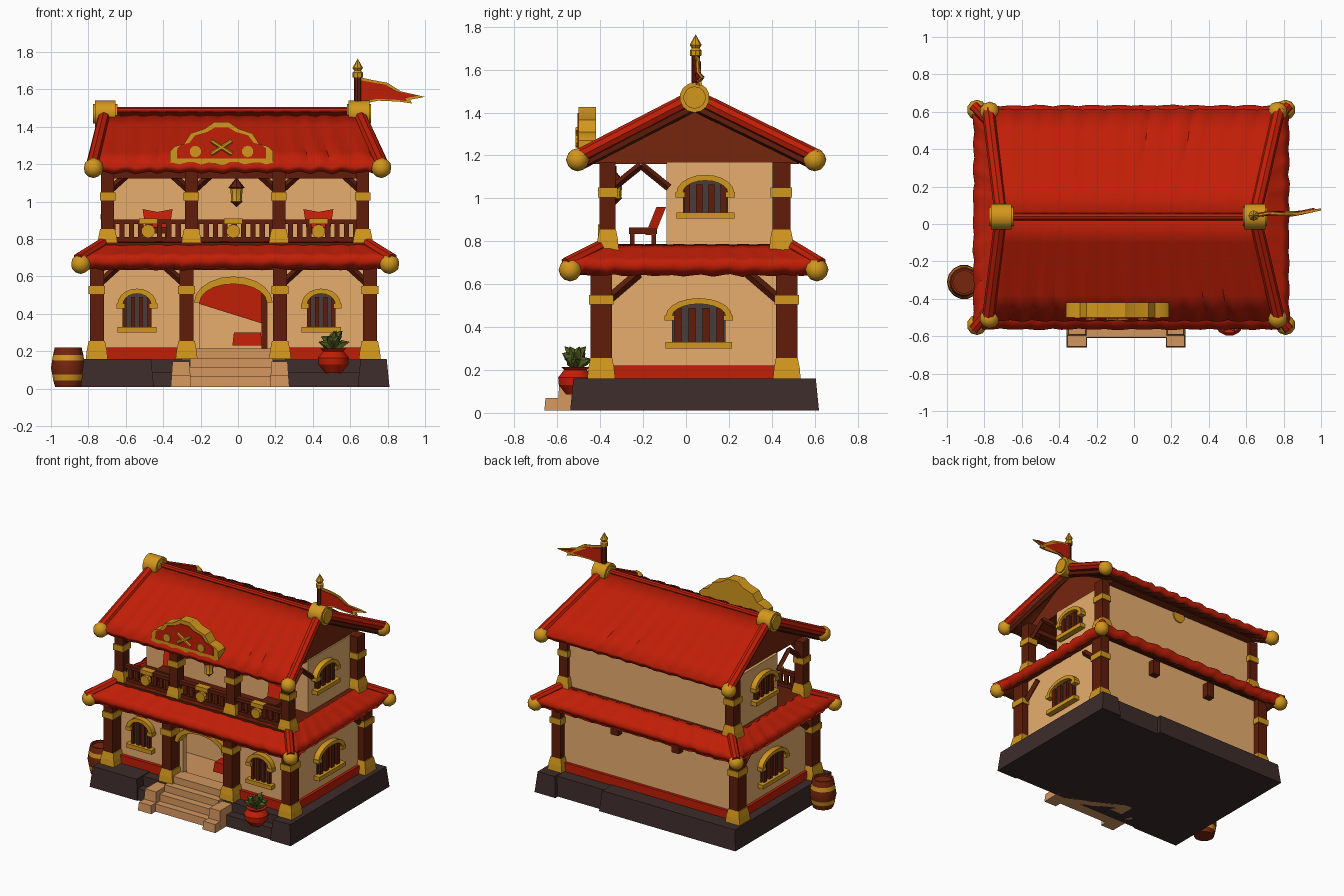
import bpy, bmesh, math, random
from mathutils import Vector, Matrix

random.seed(4)
if "Cube" in bpy.data.objects:
    bpy.data.objects.remove(bpy.data.objects["Cube"])
for o in bpy.context.selected_objects:
    o.select_set(False)


def material(name, *rgb):
    m = bpy.data.materials.new(name)
    m.use_nodes = True
    m.diffuse_color = (*rgb, 1)
    m.node_tree.nodes["Principled BSDF"].inputs["Base Color"].default_value = (*rgb, 1)
    return m


RED = material("roof red", .53, .013, .002)
GOLD = material("gold", .65, .31, .012)
WALL = material("tan plaster", .8, .42, .155)
WOOD = material("dark wood", .115, .012, .003)
GABLE = material("red brown wood", .18, .019, .004)
STONE = material("dark stone", .045, .025, .023)
STEP = material("step stone", .64, .3, .11)
LEAF = material("leaf green", .095, .125, .016)
GLASS = material("window grey", .065, .045, .043)


def finish(name, bm, *mats):
    bmesh.ops.recalc_face_normals(bm, faces=bm.faces)
    mesh = bpy.data.meshes.new(name)
    bm.to_mesh(mesh)
    bm.free()
    for m in mats:
        mesh.materials.append(m)
    ob = bpy.data.objects.new(name, mesh)
    bpy.context.collection.objects.link(ob)
    ob.select_set(True)
    bpy.context.view_layer.objects.active = ob
    return ob


def box(name, x, y, z, mat, taper=0):
    bm = bmesh.new()
    bmesh.ops.create_cube(bm, size=1)
    for v in bm.verts:
        t = taper if v.co.z > 0 else 0
        v.co = [r[0] + t * k if c < 0 else r[1] - t * k
                for c, r, k in zip(v.co, (x, y, z), (1, 1, 0))]
    return finish(name, bm, mat)


def block(name, cx, cy, w, d, z0, z1, mat, taper=0):
    return box(name, (cx - w / 2, cx + w / 2), (cy - d / 2, cy + d / 2), (z0, z1), mat, taper)


def prism(name, outline, y0, y1, mat, along_x=False):
    # Outline lies across the wall; along_x extrudes it along x instead of y
    bm = bmesh.new()
    rings = [[bm.verts.new((d, a, z) if along_x else (a, d, z)) for a, z in outline] for d in (y0, y1)]
    for r in rings:
        bm.faces.new(r)
    n = len(outline)
    for i in range(n):
        j = (i + 1) % n
        bm.faces.new((rings[0][i], rings[0][j], rings[1][j], rings[1][i]))
    return finish(name, bm, mat)


def tube(name, p, q, r, mat, sides=8, r2=None):
    p, q = Vector(p), Vector(q)
    turn = (q - p).to_track_quat('Z', 'Y').to_matrix().to_4x4()
    bm = bmesh.new()
    bmesh.ops.create_cone(bm, cap_ends=True, segments=sides, radius1=r, radius2=r if r2 is None else r2,
                          depth=(q - p).length, matrix=Matrix.Translation((p + q) / 2) @ turn)
    return finish(name, bm, mat)


def ball(name, p, r, mat):
    bm = bmesh.new()
    bmesh.ops.create_icosphere(bm, subdivisions=2, radius=r, matrix=Matrix.Translation(p))
    return finish(name, bm, mat)


def lathe(name, profile, x, y, mats, sides=14, rule=lambda z: 0):
    bm = bmesh.new()
    vs = [bm.verts.new((r, 0, z)) for r, z in profile]
    es = [bm.edges.new(e) for e in zip(vs, vs[1:])]
    bmesh.ops.spin(bm, geom=vs + es, axis=(0, 0, 1), cent=(0, 0, 0), angle=math.tau, steps=sides)
    bmesh.ops.remove_doubles(bm, verts=bm.verts, dist=.0005)
    for f in bm.faces:
        f.material_index = rule(f.calc_center_median().z)
    bmesh.ops.translate(bm, verts=bm.verts, vec=(x, y, 0))
    return finish(name, bm, *mats)


def arc(cx, w, h, z0, n=10):
    return [(cx + w * math.cos(math.pi * i / n), z0 + h * math.sin(math.pi * i / n)) for i in range(n + 1)]


def tiles(name, a, b, c, d, cols, thick):
    # Rippled roof slope: a-b is the eave, c-d the ridge
    a, b, c, d = map(Vector, (a, b, c, d))
    normal = (b - a).cross(d - a).normalized()
    rows, bm, grid = 4, bmesh.new(), []
    lift = [(.012 if i % 3 else 0) + random.uniform(-.004, .004) for i in range(cols + 1)]
    for j in range(rows + 1):
        t = j / rows
        grid.append([bm.verts.new(a.lerp(b, i / cols).lerp(d.lerp(c, i / cols), t)
                                  + normal * lift[i] * (1 - t * .8)) for i in range(cols + 1)])
    for j in range(rows):
        for i in range(cols):
            bm.faces.new((grid[j][i], grid[j][i + 1], grid[j + 1][i + 1], grid[j + 1][i]))
    ob = finish(name, bm, RED, GABLE)
    if ob.data.polygons[0].normal.dot(normal) < 0:
        ob.data.flip_normals()
    s = ob.modifiers.new("thickness", 'SOLIDIFY')
    s.thickness, s.offset, s.material_offset = thick, -1, 1


def window(name, x, y, z, angle, w, h):
    hood = arc(0, w, .085, h - .085)
    inner = arc(0, w - .03, .058, h - .085)
    parts = [prism(name + "_pane", [(w - .03, 0)] + inner + [(.03 - w, 0)], -.008, 0, GLASS),
             prism(name + "_hood", hood + inner[::-1], -.04, 0, GOLD),
             box(name + "_sill", (-w, w), (-.045, 0), (0, .03), GOLD)]
    for s in (-1, 1):
        parts.append(block(name + "_hood_foot", s * (w - .018), -.022, .045, .044, h - .105, h - .08, GOLD))
    for i in range(4):
        parts.append(block(name + "_bar", (i - 1.5) * w * .42, -.015, w * .21, .02, .03, h - .045, WOOD))
    for p in parts:
        p.matrix_world = Matrix.Translation((x, y, z)) @ Matrix.Rotation(math.radians(angle), 4, 'Z')


CX = -.025
# Stone base with a low ledge and tall end blocks
box("base_ledge", (-.8, .79), (-.53, .59), (.01, .09), STONE, .01)
box("base_middle", (-.8, .79), (-.46, .59), (.01, .155), STONE, .01)
box("base_left_block", (-.84, -.45), (-.54, .62), (.01, .16), STONE, .015)
box("base_right_block", (.64, .81), (-.54, .62), (.01, .16), STONE, .015)
box("base_back_block", (-.6, .28), (.4, .62), (.01, .16), STONE, .015)

# Ground floor walls, doorway and room
door = arc(CX, .18, .1, .46)
prism("front_wall", [(.69, .16), (.69, .7), (-.74, .7), (-.74, .16), (CX - .18, .16)] + door[::-1]
      + [(CX + .18, .16)], -.35, -.31, WALL)
for x0 in (-.74, .65):
    box("side_wall", (x0, x0 + .04), (-.33, .47), (.16, .7), WALL)
box("back_wall", (-.74, .69), (.43, .47), (.16, .7), WALL)
box("room_floor", (-.72, .67), (-.33, .45), (.15, .2), STEP)
box("room_partition", (-.72, .67), (-.05, -.02), (.2, .7), WALL)
prism("red_hanging", [(-.26, .47), (.22, .32), (.22, .66), (-.26, .66)], -.059, -.05, RED)
box("bench", (-.03, .13), (-.25, -.15), (.23, .3), RED, .008)
box("door_leaf", (.125, .155), (-.32, -.16), (.2, .56), WOOD)
prism("door_arch", arc(CX, .21, .14, .46) + door[::-1], -.41, -.31, GOLD)
for x in ((-.76, -.3), (.25, .71)):
    box("front_skirting", x, (-.375, -.34), (.155, .22), RED)
box("back_skirting", (-.76, .71), (.46, .49), (.155, .22), RED)
for x in ((-.76, -.73), (.68, .71)):
    box("side_skirting", x, (-.37, .48), (.155, .22), RED)

# Upper storey
box("balcony_floor", (-.72, .68), (-.42, .49), (.72, .782), WOOD)
box("upper_wall", (-.69, .64), (-.09, .46), (.76, 1.17), WALL)
box("upper_beam", (-.72, .67), (-.39, -.34), (1.125, 1.17), WOOD)
box("lower_beam", (-.77, .72), (-.42, -.36), (.635, .69), WOOD)
prism("gable", [(-.45, 1.16), (.53, 1.16), (.04, 1.44)], -.67, .63, GABLE, True)
tube("back_wall_disc", (CX, .45, 1.14), (CX, .469, 1.14), .05, GOLD, 12)


def post(x, y, w, d, z0, z1, cap):
    block("post", x, y, w, d, z0, z1, WOOD)
    block("post_foot", x, y, w + .042, d + .03, z0, z0 + .045, GOLD, .005)
    block("post_collar", x, y, w + .032, d + .022, z0 + .045, z0 + .095, GOLD, .01)
    block("post_cap", x, y, w + .015, d + .015, cap, cap + .045, GOLD)


def braces(x, y, z, sides):
    for s in sides:
        tube("brace", (x, y, z), (x + s * .11, y, z + .1), .02, WOOD, 4)


for k, off in enumerate((-.73, -.25, .25, .73)):
    sides = ((1,), (-1,), (1,), (-1,))[k]
    x, xu = CX + off, -.015 + off * .935
    post(x, -.395, .075, .1, .16, .7, .505)
    post(xu, -.365, .068, .075, .76, 1.17, 1.005)
    braces(x, -.395, .55, sides)
    braces(xu, -.365, 1.05, (-1, 1) if k in (1, 2) else sides)
    if k in (0, 3):
        post(x, .47, .075, .1, .16, .7, .505)
        post(xu, .445, .068, .085, .76, 1.17, 1.005)
        for y, yu, s in ((-.36, -.34, 1), (.43, -.08, -1)):
            tube("side_brace", (x, y, .53), (x, y + s * .14, .65), .022, WOOD, 4)
            tube("upper_side_brace", (xu, yu, 1.05), (xu, yu + s * .13, 1.155), .018, WOOD, 4)
    else:
        block("back_bracket", x, .485, .06, .07, .55, .66, WOOD)

# Windows
for x in (-.54, .445):
    window("front_window", x, -.35, .3, 0, .105, .235)
for x, xu, angle in ((.69, .64, 90), (-.74, -.69, -90)):
    window("side_window", x, .06, .3, angle, .155, .235)
    window("upper_side_window", xu, .09, .905, angle, .135, .205)

# Lower skirt roof
outer = [(-.855, -.56, .695), (.825, -.56, .695), (.825, .63, .695), (-.855, .63, .695)]
inner = [(-.71, -.38, .785), (.68, -.38, .785), (.68, .48, .785), (-.71, .48, .785)]
for i in range(4):
    j = (i + 1) % 4
    tiles("lower_roof", outer[i], outer[j], inner[j], inner[i], 36 if i % 2 == 0 else 26, .07)
    tube("hip_rib", outer[i], inner[i], .03, RED)
    sx, sy = (-.84, .81)[i in (1, 2)], (-.54, .61)[i > 1]
    ball("lower_corner_ball", (sx, sy, .667), .054, GOLD)

# Upper gable roof
eave = [(-.78, -.515, 1.188), (.775, -.515, 1.188), (.775, .61, 1.195), (-.78, .61, 1.195)]
left, right = (-.71, .04, 1.485), (.645, .04, 1.485)
tiles("upper_roof_front", eave[0], eave[1], right, left, 40, .045)
tiles("upper_roof_back", eave[2], eave[3], left, right, 40, .045)
tube("ridge", left, right, .02, RED)
for i, (x, y, z) in enumerate(eave):
    top = right if i in (1, 2) else left
    tube("verge_rib", (x, y, z), (top[0], .04, 1.475), .034, RED)
    tube("verge_board", (x * .97, y * .95, z - .03), (top[0] * .98, .04, 1.43), .025, WOOD, 6)
    ball("upper_corner_ball", (x * .99, (-.505, .6)[y > 0], 1.18), .054, GOLD)
for x in (-.71, .647):
    tube("ridge_cap", (x - .055, .04, 1.47), (x + .055, .04, 1.47), .07, GOLD, 14)
    tube("ridge_cap_face", (x - .065, .04, 1.47), (x + .065, .04, 1.47), .052, GOLD, 14)

# Roof sign with scrolled top
SX = -.088
half = [(.277, 1.195), (.275, 1.27), (.25, 1.295), (.2, 1.31), (.165, 1.365), (.09, 1.39), (.04, 1.425)]
shape = half + [(-a, z) for a, z in half[::-1]]
prism("sign_frame", [(SX + a, z) for a, z in shape], -.5, -.42, GOLD)
prism("sign_face", [(SX + a * .86, 1.232 + (z - 1.195) * .72) for a, z in shape], -.506, -.5, RED)
for s in (-1, 1):
    tube("sign_disc", (SX + s * .14, -.514, 1.268), (SX + s * .14, -.5, 1.268), .031, GOLD, 10)
    tube("sign_cross", (SX - s * .055, -.506, 1.255), (SX + s * .055, -.506, 1.325), .011, GOLD, 6)

# Balcony railing, shields, chairs and lantern
for z in (.785, .88):
    box("rail", (-.7, .66), (-.385, -.35), (z, z + .025), WOOD)
for i in range(27):
    block("baluster", -.67 + i * .05, -.367, .028, .02, .77, .89, WOOD)
for x in (-.48, CX, .43):
    tube("rail_shield", (x, -.41, .842), (x, -.38, .842), .037, GOLD, 10)
    block("rail_plate", x, -.37, .1, .05, .88, .91, GOLD)
for x in (-.43, .43):
    back = prism("chair_back", [(x - .06, .83), (x + .06, .83), (x + .08, .96), (x, .945), (x - .08, .96)],
                 -.19, -.145, RED)
    for v in back.data.vertices:
        v.co.y += (v.co.z - .83) * .4
    block("chair_seat", x, -.2, .13, .13, .835, .865, WOOD)
    for s in (-1, 1):
        for y in (-.25, -.15):
            block("chair_leg", x + s * .05, y, .02, .02, .77, .84, WOOD)
lathe("lantern", [(0, .97), (.015, .985), (.033, 1), (.028, 1.01), (.033, 1.07), (.044, 1.075), (.012, 1.115),
                  (0, 1.13)], -.008, -.33, (GOLD, WOOD), 8, lambda z: int(z > 1.07 or z < 1.0))
tube("lantern_hook", (-.008, -.33, 1.1), (-.008, -.33, 1.15), .006, WOOD)

# Front steps with cheek blocks
for k in range(4):
    box("step", (-.26, .19), (-.61 + k * .055, -.33), (.01, .065 + k * .05), STEP, .004)
for x in ((-.36, -.25), (.17, .275)):
    box("cheek_low", x, (-.66, -.5), (.01, .07), STEP, .005)
    box("cheek_high", x, (-.6, -.44), (.01, .145), STEP, .01)

# Barrel
lathe("barrel", [(0, .01), (.07, .01), (.08, .045), (.085, .075), (.092, .11), (.086, .15), (.081, .18),
                 (.072, .22), (.06, .22), (.06, .205), (0, .205)], -.908, -.31, (GABLE, GOLD), 14,
      lambda z: int(.045 < z < .075 or .15 < z < .18))

# Potted plant
lathe("pot", [(0, .085), (.045, .085), (.08, .13), (.083, .165), (.055, .2), (.07, .215), (.05, .215), (0, .2)],
      .51, -.515, (RED,))
for i in range(13):
    a, up = i * 2.4, .045 + .03 * (i % 3)
    tip = Vector((math.cos(a), math.sin(a), 0)) * (.115 - up * .6)
    mid = Vector((.51, -.515, .205)) + tip * .5 + Vector((0, 0, up * .75))
    tube("leaf", (.51, -.515, .2), mid, .008, LEAF, 5, .023)
    tube("leaf_tip", mid, Vector((.51, -.515, .205 + up)) + tip, .023, LEAF, 5, 0)

# Flag on the ridge
tube("flag_pole", (.64, .045, 1.5), (.64, .045, 1.69), .02, WOOD)
lathe("pole_finial", [(0, 1.66), (.027, 1.665), (.027, 1.69), (.018, 1.7), (.028, 1.715), (0, 1.765)],
      .64, .045, (GOLD,), 8)
flag = [(.65, 1.665), (.72, 1.65), (.8, 1.635), (.87, 1.59), (1, 1.56), (.92, 1.545), (.93, 1.525),
        (.86, 1.535), (.75, 1.54), (.65, 1.52)]
cloths = [prism("flag_border", flag, .04, .052, GOLD),
          prism("flag_cloth", [(.775 + (x - .785) * .88, 1.587 + (z - 1.587) * .8) for x, z in flag],
                .035, .057, RED)]
for ob in cloths:
    for v in ob.data.vertices:
        v.co.y += (v.co.x - .65) * .07 + .008 * math.sin((v.co.x - .65) * 24)

bpy.ops.object.shade_smooth_by_angle(angle=math.radians(32))
